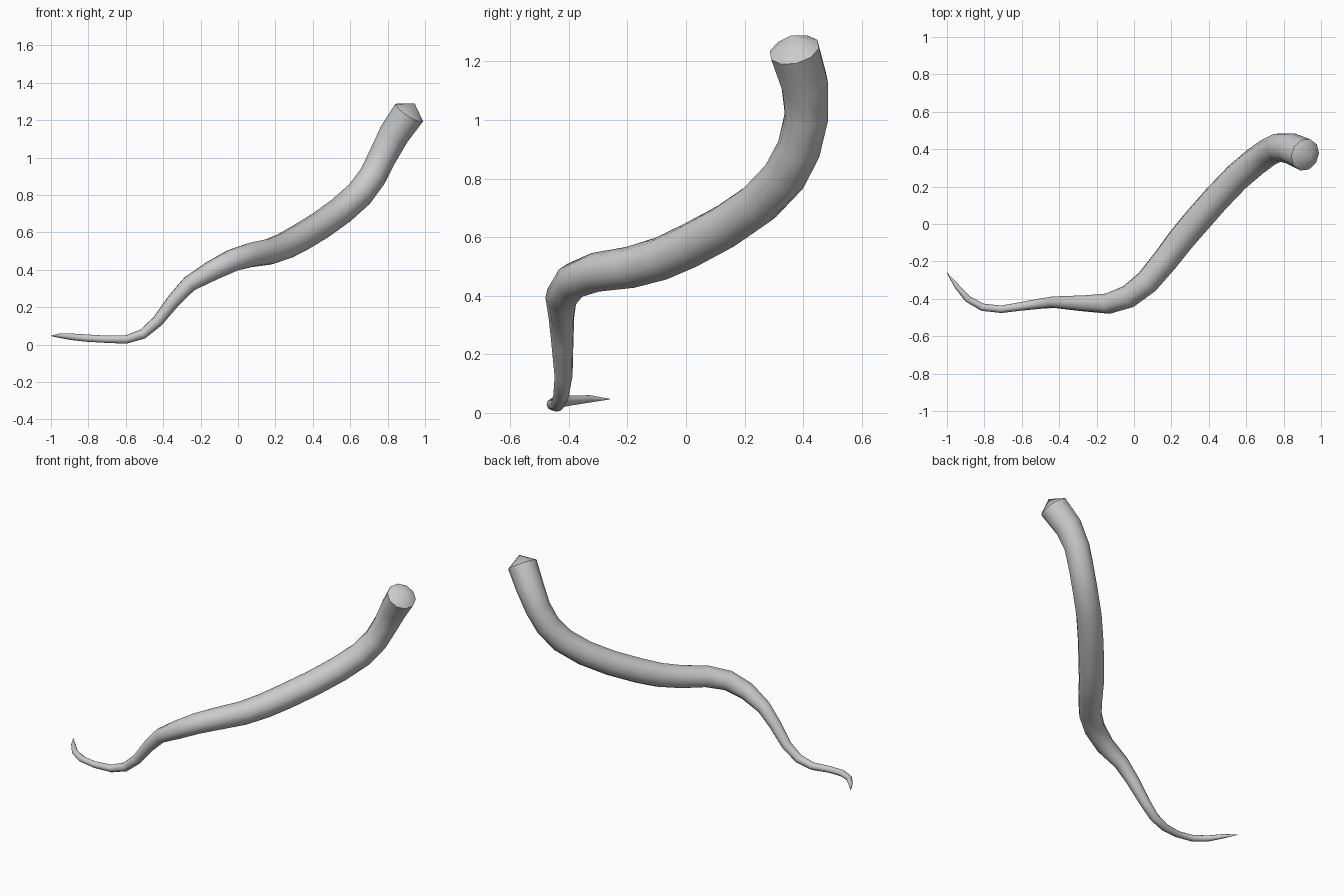
import bpy, bmesh, math
from mathutils import Vector

default_cube = bpy.data.objects.get("Cube")
if default_cube:
    bpy.data.objects.remove(default_cube, do_unlink=True)

SIDES = 10

# Centre line of the tentacle from thin tip to domed stump: x, y, z, radius
PATH = [
    (-1, -.26, .047, .001), (-.95, -.33, .048, .013), (-.89, -.4, .042, .018),
    (-.81, -.445, .035, .02), (-.71, -.456, .029, .02), (-.6, -.44, .027, .023),
    (-.51, -.427, .056, .027), (-.43, -.418, .125, .031), (-.34, -.422, .24, .038),
    (-.26, -.425, .325, .044), (-.14, -.426, .395, .055), (-.03, -.388, .45, .062),
    (.07, -.31, .48, .067), (.17, -.19, .497, .071), (.25, -.085, .527, .074),
    (.33, .01, .57, .076), (.44, .135, .637, .076), (.55, .25, .716, .076),
    (.65, .335, .805, .076), (.72, .385, .9, .075), (.775, .411, 1.01, .076),
    (.835, .405, 1.125, .083), (.915, .37, 1.24, .088), (.945, .359, 1.289, 0),
]


def make_material(name, color):
    mat = bpy.data.materials.new(name)
    mat.use_nodes = True
    mat.diffuse_color = color
    mat.node_tree.nodes["Principled BSDF"].inputs["Base Color"].default_value = color
    return mat


def add_ring(bm, centre, radius, side, up):
    """Circle of vertices spanned by two perpendicular directions."""
    ring = []
    for k in range(SIDES):
        angle = 2 * math.pi * k / SIDES
        offset = side * math.cos(angle) + up * math.sin(angle)
        ring.append(bm.verts.new(centre + offset * radius))
    return ring


def sweep(name, path, material):
    """Tapered tube along a path whose last point is the apex of the end cap."""
    points = [Vector(row[:3]) for row in path]
    bm = bmesh.new()
    rings = []
    up = Vector((0, 0, 1))
    for i, centre in enumerate(points[:-1]):
        before = (centre - points[i - 1]).normalized() if i else Vector()
        after = (points[i + 1] - centre).normalized()
        tangent = (before + after).normalized()
        # Carry the previous direction along so the tube does not twist
        up = (up - tangent * up.dot(tangent)).normalized()
        rings.append(add_ring(bm, centre, path[i][3], tangent.cross(up), up))

    # Tube walls
    for lower, upper in zip(rings, rings[1:]):
        for k in range(SIDES):
            n = (k + 1) % SIDES
            bm.faces.new((lower[k], lower[n], upper[n], upper[k]))

    # Closed tip and shallow cone on the thick end
    bm.faces.new(rings[0][::-1])
    apex = bm.verts.new(points[-1])
    rim = rings[-1]
    for k in range(SIDES):
        bm.faces.new((rim[k], rim[(k + 1) % SIDES], apex))
    bmesh.ops.recalc_face_normals(bm, faces=bm.faces)

    mesh = bpy.data.meshes.new(name)
    bm.to_mesh(mesh)
    bm.free()
    mesh.materials.append(material)
    obj = bpy.data.objects.new(name, mesh)
    bpy.context.collection.objects.link(obj)
    return obj


grey = make_material("plain_grey", (.6, .6, .6, 1))
tentacle = sweep("tentacle", PATH, grey)

# Smooth body with a crisp rim
bpy.ops.object.select_all(action="DESELECT")
tentacle.select_set(True)
bpy.context.view_layer.objects.active = tentacle
bpy.ops.object.shade_smooth_by_angle(angle=math.radians(50))
